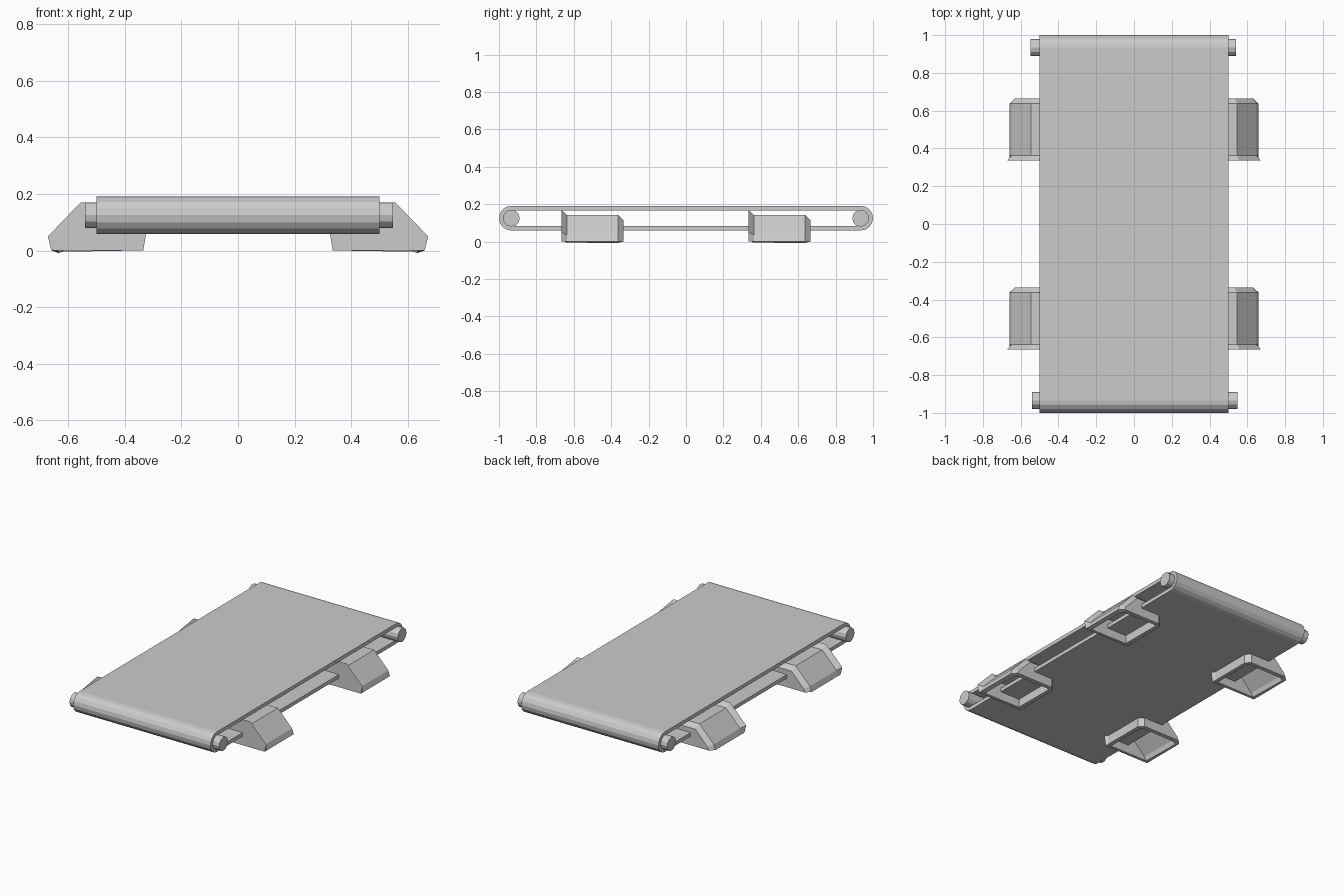
import bpy, bmesh, math
from mathutils import Matrix

if "Cube" in bpy.data.objects:
    bpy.data.objects.remove(bpy.data.objects["Cube"])

def finish(name, bm):
    bmesh.ops.recalc_face_normals(bm, faces=bm.faces)
    me = bpy.data.meshes.new(name)
    bm.to_mesh(me)
    bm.free()
    ob = bpy.data.objects.new(name, me)
    bpy.context.collection.objects.link(ob)
    return ob

def stadium(r, cy, cz, seg):
    pts = []
    for side in (1, -1):
        for i in range(seg + 1):
            a = math.pi / 2 - math.pi * i / seg
            pts.append((side * (cy + r * math.cos(a)), cz + side * r * math.sin(a)))
    return pts

CY, CZ = 0.934, 0.125

# Belt: closed loop with inner and outer skins joined at the edges
bm = bmesh.new()
rings = []
for r, x in ((0.066, -0.5), (0.066, 0.5), (0.042, 0.5), (0.042, -0.5)):
    rings.append([bm.verts.new((x, y, z)) for y, z in stadium(r, CY, CZ, 8)])
n = len(rings[0])
for k in range(4):
    a, b = rings[k], rings[(k + 1) % 4]
    for i in range(n):
        j = (i + 1) % n
        bm.faces.new((a[i], a[j], b[j], b[i]))
finish("belt", bm)

# Rollers: ends poke out of the belt, slightly offset along x
for name, y, dx in (("front_roller", -CY, 0.004), ("back_roller", CY, -0.004)):
    bm = bmesh.new()
    bmesh.ops.create_cone(bm, cap_ends=True, segments=12, radius1=0.045,
                          radius2=0.045, depth=1.09,
                          matrix=Matrix.Translation((dx, y, CZ)) @ Matrix.Rotation(math.pi / 2, 4, 'Y'))
    finish(name, bm)

# Feet: sloped chamfered blocks, hollow and open underneath
def foot(name, sx, y):
    profile = [(0.335, 0), (0.66, 0), (0.648, 0.035), (0.545, 0.142), (0.335, 0.142)]
    bm = bmesh.new()
    a = [bm.verts.new((sx * px, y - 0.165, pz)) for px, pz in profile]
    b = [bm.verts.new((sx * px, y + 0.165, pz)) for px, pz in profile]
    ends = [bm.faces.new(a), bm.faces.new(b)]
    for i in range(5):
        j = (i + 1) % 5
        bm.faces.new((a[i], a[j], b[j], b[i]))
    bm.normal_update()
    # chamfer the side outlines, except along the floor
    edges = [e for f in ends for e in f.edges if max(v.co.z for v in e.verts) > 0.01]
    bmesh.ops.bevel(bm, geom=edges, offset=0.028, segments=1, affect='EDGES')
    bm.normal_update()
    floor = [f for f in bm.faces if all(v.co.z < 0.001 for v in f.verts)]
    bmesh.ops.recalc_face_normals(bm, faces=bm.faces)
    bmesh.ops.delete(bm, geom=floor, context='FACES')
    me_ob = bpy.data.meshes.new(name)
    bm.to_mesh(me_ob)
    bm.free()
    ob = bpy.data.objects.new(name, me_ob)
    bpy.context.collection.objects.link(ob)
    m = ob.modifiers.new("wall", 'SOLIDIFY')
    m.thickness = 0.028
    m.offset = -1

for xn, sx in (("left", -1), ("right", 1)):
    for yn, y in (("front", -0.5), ("back", 0.5)):
        foot(f"{yn}_{xn}_foot", sx, y)
